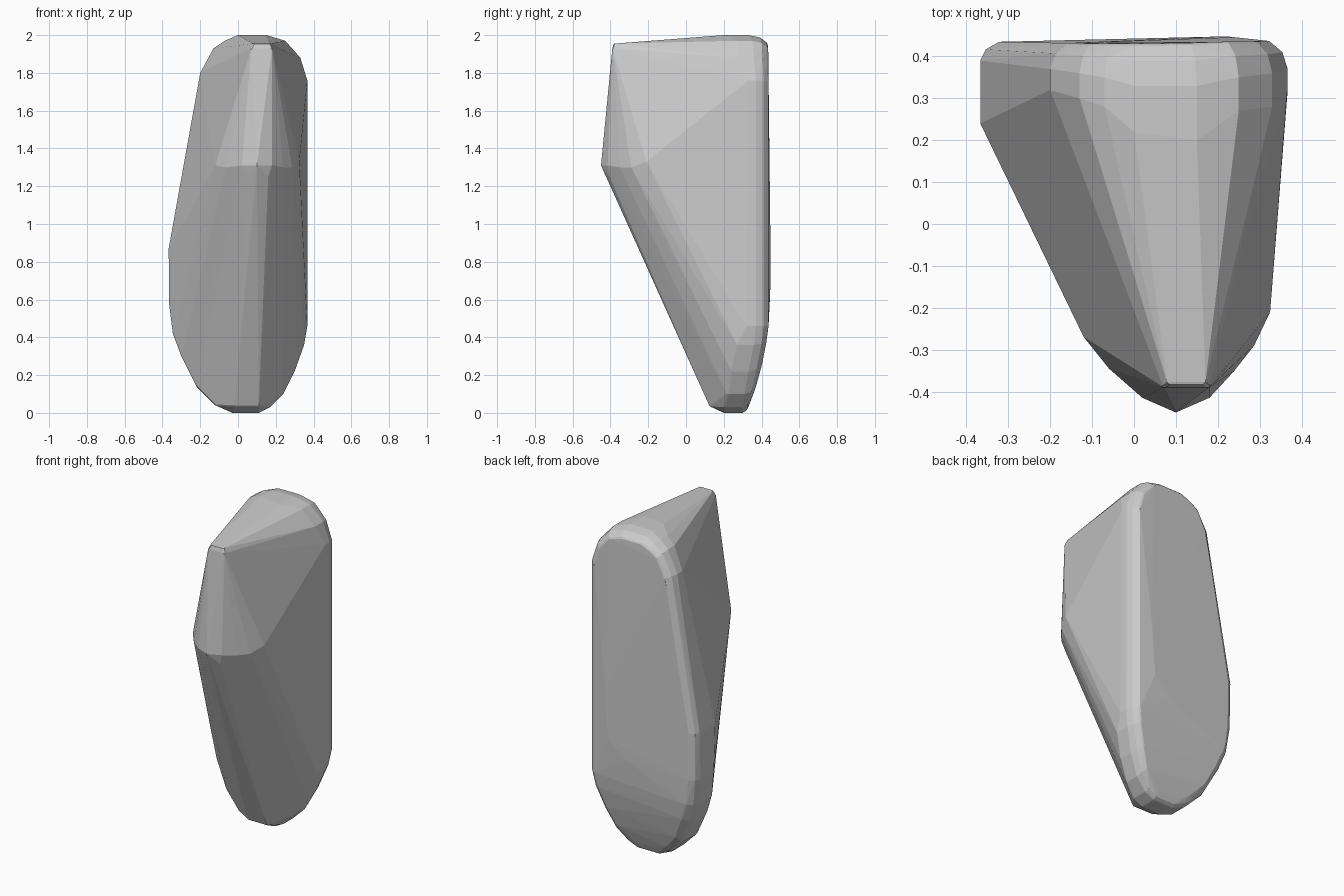
import bpy, bmesh

# Rear plate outline seen from the front: x, z, nearest y, last y of full-width rim, back y
RIM = [
    (0.00, 2.00, 0.22, 0.33, 0.43), (0.15, 2.00, 0.20, 0.33, 0.432),
    (0.25, 1.97, 0.27, 0.35, 0.435), (0.33, 1.88, 0.28, 0.36, 0.435),
    (0.367, 1.76, 0.33, 0.37, 0.437), (0.367, 0.46, 0.32, 0.37, 0.437),
    (0.35, 0.36, 0.27, 0.36, 0.425), (0.30, 0.22, 0.24, 0.33, 0.40),
    (0.24, 0.10, 0.22, 0.31, 0.37), (0.17, 0.03, 0.20, 0.30, 0.345),
    (0.11, 0.00, 0.20, 0.30, 0.335), (-0.03, 0.00, 0.20, 0.30, 0.335),
    (-0.12, 0.04, 0.18, 0.30, 0.35), (-0.22, 0.14, 0.20, 0.32, 0.38),
    (-0.30, 0.30, 0.22, 0.35, 0.415), (-0.345, 0.42, 0.24, 0.36, 0.43),
    (-0.365, 0.58, 0.25, 0.38, 0.435), (-0.367, 0.87, 0.24, 0.39, 0.435),
    (-0.20, 1.80, 0.32, 0.37, 0.432), (-0.13, 1.93, 0.30, 0.36, 0.431),
    (-0.07, 1.97, 0.28, 0.35, 0.43),
]

# Front ridge: narrow top tip, wide rounded lower end, and the toe
RIDGE = [
    (0.08, -0.383, 1.955), (0.17, -0.383, 1.955),
    (0.07, -0.39, 1.93), (0.18, -0.39, 1.93),
    (0.10, -0.45, 1.31), (0.02, -0.415, 1.31), (0.18, -0.415, 1.31),
    (-0.06, -0.345, 1.30), (-0.12, -0.27, 1.31),
    (0.24, -0.35, 1.30), (0.287, -0.29, 1.30), (0.325, -0.21, 1.33),
    (0.05, -0.405, 1.25), (0.16, -0.405, 1.25),
    (-0.02, 0.125, 0.035), (0.11, 0.125, 0.035),
]


def inset(x, z, amount):
    """Move an outline point toward the plate's long centre line."""
    cz = min(max(z, 0.45), 1.70)
    cx = 0.0 if z < 1.0 else 0.06
    dx, dz = cx - x, cz - z
    length = (dx * dx + dz * dz) ** 0.5
    return x + dx / length * amount, z + dz / length * amount


bm = bmesh.new()
for x, z, y0, y1, y2 in RIM:
    bm.verts.new((x, y0, z))
    bm.verts.new((x, y1, z))
    # rounded back edge
    for amount, t in ((0.013, 0.6), (0.045, 1.0)):
        ix, iz = inset(x, z, amount)
        bm.verts.new((ix, y1 + (y2 - y1) * t, iz))
for p in RIDGE:
    bm.verts.new(p)
# slight bulge along the back
for p in ((0.22, 0.448, 0.70), (0.10, 0.444, 0.60), (0.24, 0.446, 1.00)):
    bm.verts.new(p)

# Stretch one skin around the outline and ridge
bmesh.ops.convex_hull(bm, input=bm.verts[:])
bmesh.ops.delete(bm, geom=[v for v in bm.verts if not v.link_faces], context='VERTS')
bmesh.ops.recalc_face_normals(bm, faces=bm.faces[:])

mesh = bpy.data.meshes.new("tapered_block")
bm.to_mesh(mesh)
bm.free()
block = bpy.data.objects.new("tapered_block", mesh)
bpy.context.collection.objects.link(block)

# Soften the faceted corners slightly
bevel = block.modifiers.new("soft_edges", 'BEVEL')
bevel.width = 0.008
bevel.segments = 1
bevel.limit_method = 'ANGLE'
bevel.angle_limit = 0.6
